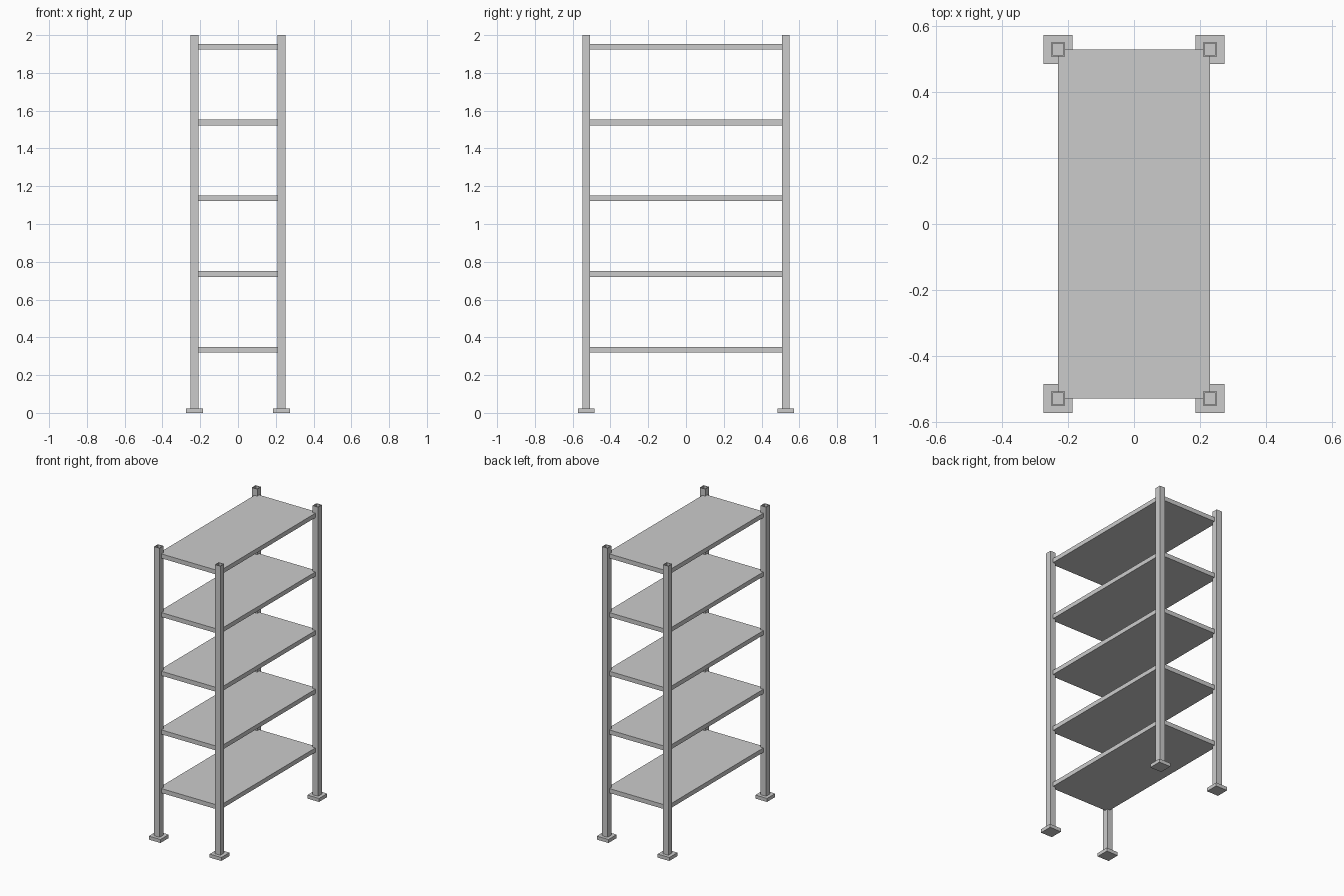
import bpy

if "Cube" in bpy.data.objects:
    bpy.data.objects.remove(bpy.data.objects["Cube"])

PX, PY = 0.23, 0.528      # post centres
HALF = 0.021              # half post width
WALL = 0.004              # tube wall
PLATE_H = 0.024


def prism(name, outline, z0, z1, capped=True):
    """Extrude a counter-clockwise outline from z0 to z1."""
    n = len(outline)
    verts = [(x, y, z) for z in (z0, z1) for x, y in outline]
    faces = [(i, (i + 1) % n, n + (i + 1) % n, n + i) for i in range(n)]
    if capped:
        faces += [tuple(reversed(range(n))), tuple(range(n, 2 * n))]
    mesh = bpy.data.meshes.new(name)
    mesh.from_pydata(verts, [], faces)
    obj = bpy.data.objects.new(name, mesh)
    bpy.context.collection.objects.link(obj)
    return obj


def square(cx, cy, h):
    return [(cx - h, cy - h), (cx + h, cy - h), (cx + h, cy + h), (cx - h, cy + h)]


# Hollow square posts standing on foot plates
for side, sx in (("left", -1), ("right", 1)):
    for end, sy in (("front", -1), ("back", 1)):
        cx, cy = sx * PX, sy * PY
        prism(f"{end}_{side}_foot_plate", square(cx, cy, 0.044), 0, PLATE_H)
        post = prism(f"{end}_{side}_post", square(cx, cy, HALF), PLATE_H, 2.0, capped=False)
        tube = post.modifiers.new("tube_wall", 'SOLIDIFY')
        tube.thickness = WALL
        tube.offset = -1
        tube.use_even_offset = True

# Shelf boards, with corners notched into the post walls
ex, ey = PX, PY
nx, ny = PX - HALF + 0.002, PY - HALF + 0.002
board = [(-nx, -ey), (nx, -ey), (nx, -ny), (ex, -ny), (ex, ny), (nx, ny),
         (nx, ey), (-nx, ey), (-nx, ny), (-ex, ny), (-ex, -ny), (-nx, -ny)]
for i in range(5):
    z = 0.334 + 0.401 * i
    prism(f"shelf_{i + 1}", board, z - 0.015, z + 0.015)
